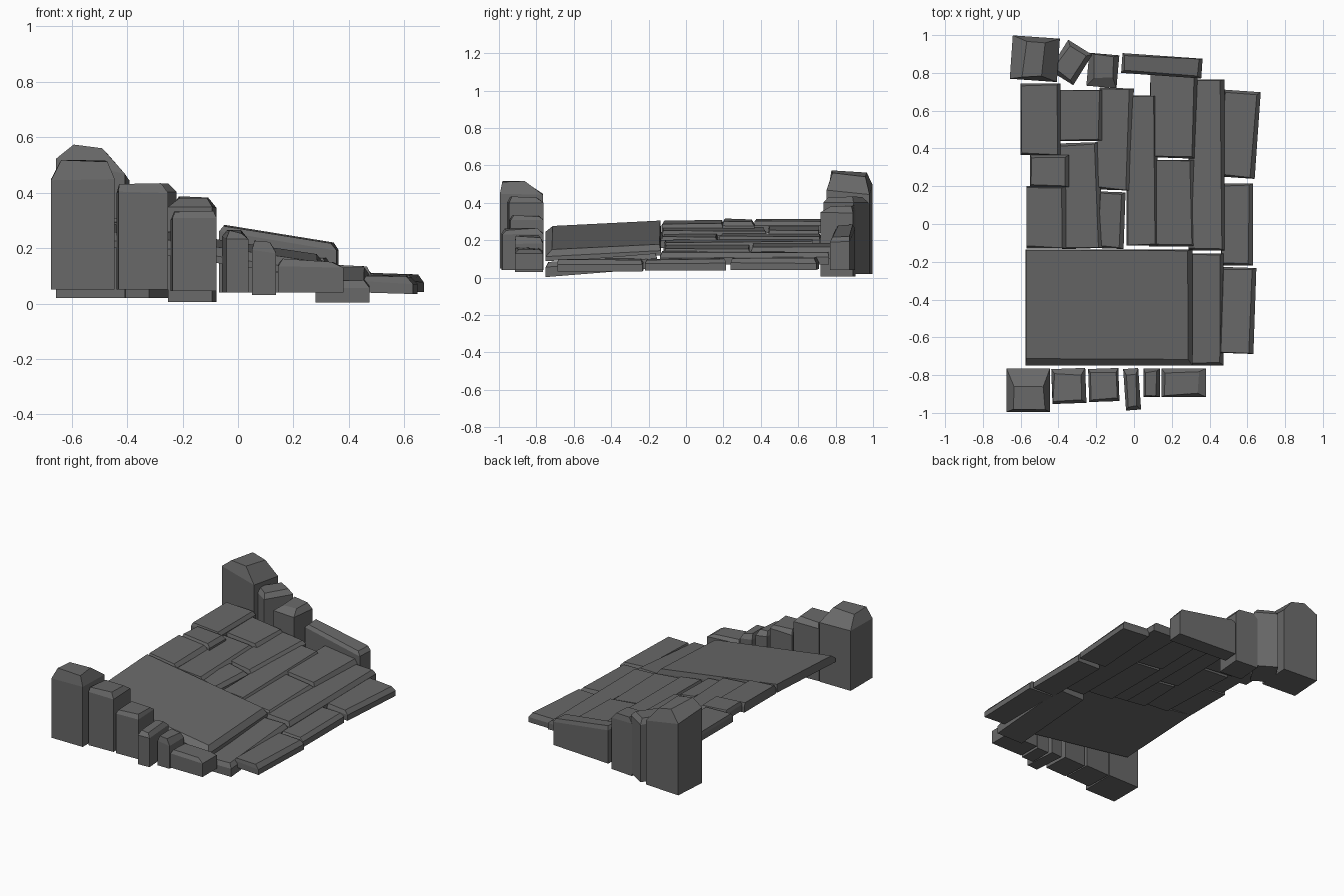
import bpy, bmesh, math, random

random.seed(4)

# Dark grey stone
stone = bpy.data.materials.new("dark_stone")
stone.diffuse_color = (0.14, 0.14, 0.14, 1)


def block(name, x0, x1, y0, y1, z0, z1, inset, drop, slope=(0, 0), tilt_base=False,
          rot=0, jit=0.008):
    """Rough stone: base ring, shoulder ring, inset top ring (inset = left, right, front, back)."""
    l, r, f, b = inset
    cx, cy = (x0 + x1) / 2, (y0 + y1) / 2
    c, s = math.cos(math.radians(rot)), math.sin(math.radians(rot))
    bm = bmesh.new()
    rings = []
    for k, z in enumerate((z0, z1 - drop, z1)):
        t = 1 if k == 2 else 0
        ring = []
        for x, y in ((x0 + l * t, y0 + f * t), (x1 - r * t, y0 + f * t),
                     (x1 - r * t, y1 - b * t), (x0 + l * t, y1 - b * t)):
            dx, dy = x - cx, y - cy
            zz = z
            if k > 0 or tilt_base:
                zz += slope[0] * dx + slope[1] * dy
            if k > 0:
                zz += random.uniform(-jit, jit) * 0.6
            if k == 2:
                dx += random.uniform(-jit, jit)
                dy += random.uniform(-jit, jit)
            ring.append(bm.verts.new((cx + dx * c - dy * s, cy + dx * s + dy * c, zz)))
        rings.append(ring)
    bm.faces.new(rings[0][::-1])
    bm.faces.new(rings[2])
    for a, d in zip(rings, rings[1:]):
        for i in range(4):
            j = (i + 1) % 4
            bm.faces.new((a[i], a[j], d[j], d[i]))
    bmesh.ops.recalc_face_normals(bm, faces=bm.faces)
    me = bpy.data.meshes.new(name)
    bm.to_mesh(me)
    bm.free()
    me.materials.append(stone)
    ob = bpy.data.objects.new(name, me)
    bpy.context.collection.objects.link(ob)
    return ob


# Big sloping slab
block("big_slab", -0.575, 0.31, -0.75, -0.135, 0.17, 0.226, (0.005, 0.025, 0.035, 0.005), 0.03,
      (-0.15, 0.05), True, 0, 0.003)

# Paving slabs stepping down towards +x: x0, x1, y0, y1, top, rotation, tilt
slabs = [
    (-0.60, -0.39, 0.365, 0.745, 0.307, 0, -0.08),
    (-0.55, -0.345, 0.195, 0.365, 0.305, 0, -0.08),
    (-0.57, -0.36, -0.13, 0.20, 0.297, 0, -0.09),
    (-0.42, -0.165, 0.44, 0.71, 0.265, 0, -0.09),
    (-0.39, -0.175, -0.13, 0.43, 0.257, 2, -0.09),
    (-0.19, -0.01, 0.18, 0.72, 0.23, -2, -0.1),
    (-0.19, -0.05, -0.13, 0.17, 0.225, -2, -0.1),
    (-0.04, 0.125, -0.115, 0.68, 0.197, 0, -0.1),
    (0.08, 0.33, 0.35, 0.80, 0.172, -2, -0.09),
    (0.08, 0.32, -0.12, 0.34, 0.167, 0, -0.09),
    (0.29, 0.48, -0.14, 0.765, 0.135, 0, -0.05),
    (0.46, 0.655, 0.245, 0.705, 0.105, -4, -0.03),
    (0.46, 0.63, -0.22, 0.215, 0.10, 0, -0.03),
    (0.46, 0.64, -0.685, -0.23, 0.097, -2, -0.03),
]
for i, (x0, x1, y0, y1, top, rot, tilt) in enumerate(slabs):
    block(f"paving_slab_{i + 1}", x0, x1, y0, y1, top - 0.06, top,
          (0.004, 0.02, 0.008, 0.008), 0.022, (tilt, 0), True, rot, 0.007)
block("front_edge_slab", 0.28, 0.475, -0.75, -0.155, 0.027, 0.105, (0.006, 0.02, 0.015, 0.01),
      0.025, (0, 0.08), True, 0, 0.004)

# Front row of upright stones
front = [
    (-0.675, -0.445, -0.995, -0.765, 0.05, 0.515, (0.035, 0.03, 0.015, 0.09), 0.07, (0, 0), 0),
    (-0.435, -0.255, -0.95, -0.765, 0.05, 0.43, (0.01, 0.02, 0.015, 0.03), 0.03, (0, 0), 2),
    (-0.24, -0.08, -0.94, -0.765, 0.045, 0.33, (0.01, 0.015, 0.01, 0.025), 0.025, (0, 0), 2),
    (-0.05, 0.03, -0.985, -0.765, 0.04, 0.26, (0.01, 0.02, 0.02, 0.03), 0.025, (-0.1, 0.03), 4),
    (0.05, 0.138, -0.915, -0.765, 0.03, 0.22, (0.008, 0.025, 0.01, 0.02), 0.03, (-0.1, 0), 0),
    (0.145, 0.38, -0.915, -0.765, 0.04, 0.155, (0.012, 0.04, 0.012, 0.02), 0.02, (-0.03, 0), 0),
]
for i, (x0, x1, y0, y1, z0, z1, ins, drop, sl, rot) in enumerate(front):
    block(f"front_stone_{i + 1}", x0, x1, y0, y1, z0, z1, ins, drop, sl, False, rot)

# Back row of upright stones
back = [
    (-0.65, -0.40, 0.76, 0.99, 0.02, 0.555, (0.07, 0.08, 0.02, 0.03), 0.07, (-0.2, -0.1), -4),
    (-0.41, -0.26, 0.76, 0.95, 0.02, 0.43, (0.02, 0.02, 0.02, 0.02), 0.03, (0, 0), -32),
    (-0.245, -0.085, 0.725, 0.90, 0.005, 0.385, (0.03, 0.03, 0.05, 0.01), 0.035, (0, 0), -5),
    (-0.065, 0.36, 0.785, 0.89, 0.04, 0.248, (0.01, 0.015, 0.01, 0.005), 0.025, (-0.16, 0), -4),
]
for i, (x0, x1, y0, y1, z0, z1, ins, drop, sl, rot) in enumerate(back):
    block(f"back_stone_{i + 1}", x0, x1, y0, y1, z0, z1, ins, drop, sl, False, rot)
